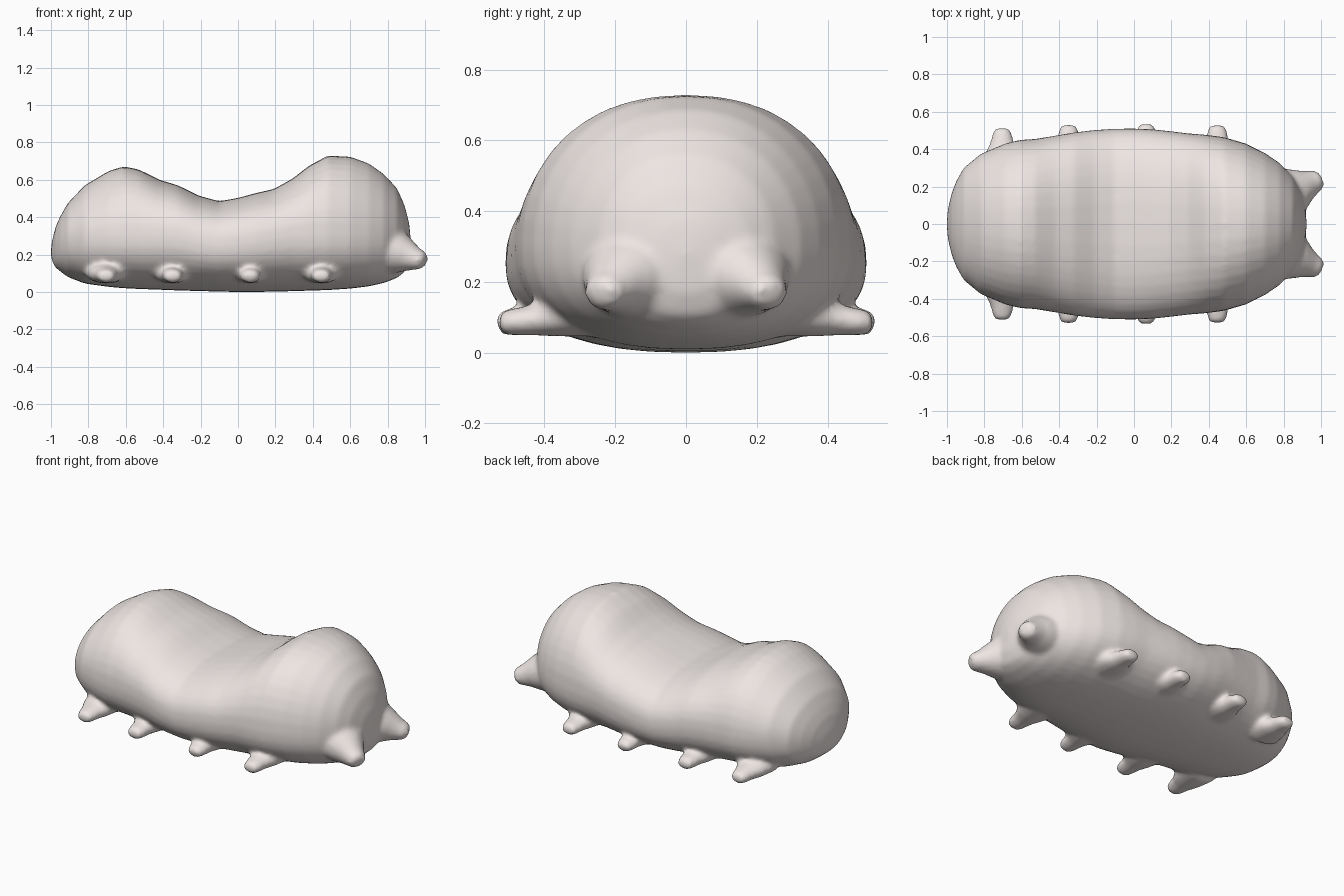
import bpy, bmesh, math
from mathutils import Vector

if "Cube" in bpy.data.objects:
    bpy.data.objects.remove(bpy.data.objects["Cube"])

bm = bmesh.new()


def loft(rings, start, end):
    """Skin a list of closed rings, closing both ends to a pole."""
    vr = [[bm.verts.new(p) for p in r] for r in rings]
    n = len(vr[0])
    for a, b in zip(vr, vr[1:]):
        for i in range(n):
            j = (i + 1) % n
            bm.faces.new((a[i], a[j], b[j], b[i]))
    p, q = bm.verts.new(start), bm.verts.new(end)
    for i in range(n):
        j = (i + 1) % n
        bm.faces.new((p, vr[0][j], vr[0][i]))
        bm.faces.new((q, vr[-1][i], vr[-1][j]))


def spow(v, e):
    return math.copysign(abs(v) ** e, v)


# Body: x, top, bottom, half width
stations = [
    (-.995, .27, .165, .08), (-.975, .35, .13, .165), (-.95, .405, .11, .23),
    (-.91, .475, .08, .30), (-.82, .57, .045, .375), (-.69, .648, .027, .43),
    (-.61, .672, .02, .45), (-.53, .655, .016, .455), (-.42, .60, .012, .473),
    (-.32, .57, .008, .49), (-.21, .515, .005, .503), (-.10, .485, .002, .51),
    (0, .503, 0, .511), (.10, .53, 0, .507), (.19, .55, .002, .497),
    (.29, .605, .004, .485), (.38, .675, .007, .478), (.48, .729, .01, .465),
    (.60, .724, .018, .43), (.70, .687, .03, .38), (.78, .63, .048, .325),
    (.85, .555, .075, .25), (.89, .465, .105, .18), (.915, .37, .17, .09)]
N = 40
rings = []
for x, top, bot, w in stations:
    mid = min(.295, (top + bot) / 2)
    full = 2.1 + .45 * max(0, 1 - abs(x) / .7)   # squarer shoulders mid-body
    ring = []
    for i in range(N):
        a = 2 * math.pi * i / N
        c, s = math.cos(a), math.sin(a)
        h, e = (top - mid, 2 / full) if s > 0 else (mid - bot, 2 / 2.3)
        ring.append((x, w * spow(c, e), mid + h * spow(s, e)))
    rings.append(ring)
loft(rings, (-1.002, 0, .21), (.924, 0, .28))


def stub(path):
    """Tapered stub: path of (centre, horizontal radius, vertical radius)."""
    d = (Vector(path[-1][0]) - Vector(path[0][0])).normalized()
    side = d.cross(Vector((0, 0, 1))).normalized()
    up = side.cross(d)
    rs = []
    for c, rh, rv in path:
        rs.append([Vector(c) + side * rh * math.cos(2 * math.pi * i / 16)
                   + up * rv * math.sin(2 * math.pi * i / 16) for i in range(16)])
    loft(rs, path[0][0], path[-1][0])


for s in (1, -1):
    # Stub feet along each side
    for x, tip in ((-.705, .512), (-.35, .53), (.065, .533), (.445, .528)):
        stub([
            ((x, s * .27, .105), .12, .06),
            ((x, s * .38, .098), .092, .053),
            ((x, s * .43, .092), .066, .044),
            ((x, s * (tip - .03), .086), .053, .038),
            ((x, s * (tip - .008), .083), .046, .031),
            ((x, s * tip, .081), .03, .02)])
    # Flared feelers at the head
    stub([
        ((.74, s * .14, .25), .15, .13),
        ((.83, s * .165, .215), .14, .125),
        ((.88, s * .185, .20), .115, .102),
        ((.92, s * .205, .188), .085, .079),
        ((.955, s * .222, .175), .067, .06),
        ((.985, s * .235, .167), .056, .049),
        ((1.003, s * .238, .165), .034, .03)])

bmesh.ops.recalc_face_normals(bm, faces=bm.faces)
me = bpy.data.meshes.new("body")
bm.to_mesh(me)
bm.free()
body = bpy.data.objects.new("body", me)
bpy.context.collection.objects.link(body)

# Fuse the feet and feelers into one soft skin
rm = body.modifiers.new("fuse", 'REMESH')
rm.mode = 'VOXEL'
rm.voxel_size = .013
rm.use_smooth_shade = True
sm = body.modifiers.new("soften", 'SMOOTH')
sm.factor = .5
sm.iterations = 10

# Pale skin
mat = bpy.data.materials.new("skin")
mat.diffuse_color = (.85, .79, .77, 1)
mat.use_nodes = True
mat.node_tree.nodes["Principled BSDF"].inputs["Base Color"].default_value = mat.diffuse_color
me.materials.append(mat)
